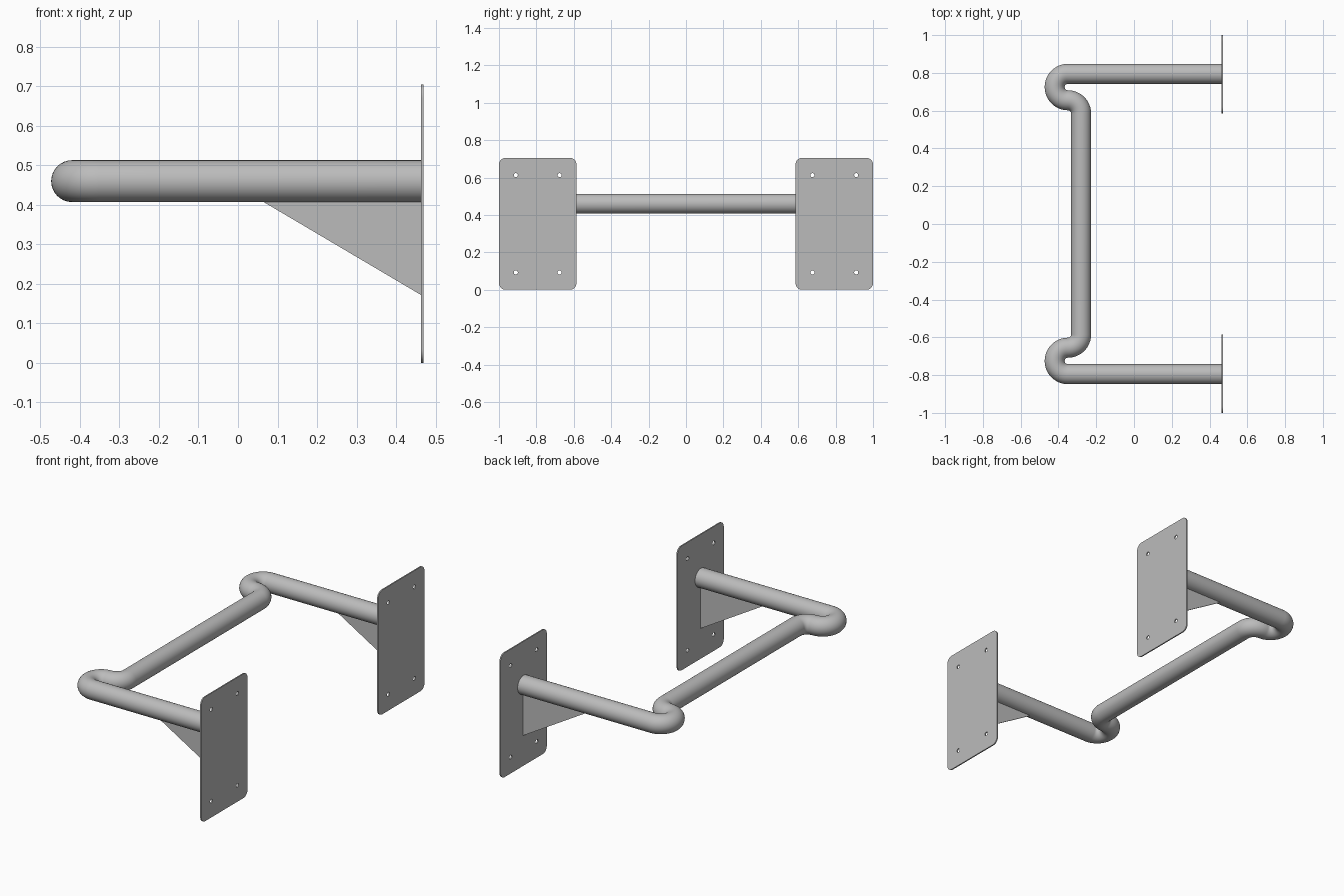
import bpy, bmesh
from math import sin, cos, pi, radians
from mathutils import Matrix

cube = bpy.data.objects.get("Cube")
if cube:
    bpy.data.objects.remove(cube, do_unlink=True)

# Shared dimensions
ARM_Y, BAR_Z, TUBE_R, BEND_R = 0.795, 0.46, 0.053, 0.07
BEND_X = -0.35
PLATE_IN, PLATE_OUT = 0.463, 0.470
PLATE_Y, PLATE_W, PLATE_H = 0.793, 0.414, 0.705

steel = bpy.data.materials.new("steel grey")
steel.use_nodes = True
steel.diffuse_color = (0.5, 0.5, 0.5, 1)
steel.node_tree.nodes["Principled BSDF"].inputs["Base Color"].default_value = (0.5, 0.5, 0.5, 1)


def arc(cx, cy, r, start, end, steps):
    angles = [radians(start + (end - start) * i / steps) for i in range(steps + 1)]
    return [(cx + r * cos(a), cy + r * sin(a)) for a in angles]


def add_spline(curve, points, cyclic):
    spline = curve.splines.new("POLY")
    spline.points.add(len(points) - 1)
    for p, (x, y) in zip(spline.points, points):
        p.co = (x, y, 0, 1)
    spline.use_cyclic_u = cyclic


def curve_to_mesh(name, curve, matrix):
    obj = bpy.data.objects.new(name, curve)
    bpy.context.collection.objects.link(obj)
    obj.matrix_world = matrix
    bpy.ops.object.select_all(action="DESELECT")
    obj.select_set(True)
    bpy.context.view_layer.objects.active = obj
    bpy.ops.object.convert(target="MESH")
    obj = bpy.context.object
    obj.data.materials.clear()
    obj.data.materials.append(steel)
    bpy.ops.object.shade_smooth_by_angle(angle=radians(35))
    return obj


# Bent tube: arm, return bend, counter bend, then the mirrored half
half = [(PLATE_IN, ARM_Y)]
half += arc(BEND_X, ARM_Y - BEND_R, BEND_R, 90, 270, 24)
half += arc(BEND_X, ARM_Y - 3 * BEND_R, BEND_R, 90, 0, 12)[1:]
path = half + [(x, -y) for x, y in reversed(half)]
tube = bpy.data.curves.new("tube", "CURVE")
tube.dimensions = "3D"
tube.bevel_depth = TUBE_R
tube.bevel_resolution = 14
tube.use_fill_caps = True
add_spline(tube, path, False)
curve_to_mesh("bent_tube", tube, Matrix.Translation((0, 0, BAR_Z)))


# Mounting plate: rounded outline with four bolt holes
def mounting_plate(name, side):
    curve = bpy.data.curves.new(name, "CURVE")
    curve.dimensions = "2D"
    curve.fill_mode = "BOTH"
    curve.extrude = (PLATE_OUT - PLATE_IN) / 2
    r = 0.035
    w, h = PLATE_W / 2 - r, PLATE_H / 2 - r
    outline = []
    for i, (sx, sy) in enumerate([(1, 1), (-1, 1), (-1, -1), (1, -1)]):
        outline += arc(sx * w, sy * h, r, 90 * i, 90 * i + 90, 8)
        add_spline(curve, arc(sx * 0.117, sy * 0.26, 0.011, 0, 360, 16)[:-1], True)
    add_spline(curve, outline, True)
    # Local x, y, z become world y, z, x
    turn = Matrix(((0, 0, 1, 0), (1, 0, 0, 0), (0, 1, 0, 0), (0, 0, 0, 1)))
    place = Matrix.Translation(((PLATE_IN + PLATE_OUT) / 2, side * PLATE_Y, PLATE_H / 2))
    curve_to_mesh(name, curve, place @ turn)


# Thin triangular gusset under each arm
def gusset(name, side, thickness=0.006):
    bm = bmesh.new()
    y = side * ARM_Y - thickness / 2
    corners = [(0.06, 0.41), (PLATE_IN, 0.172), (PLATE_IN, 0.41)]
    face = bm.faces.new([bm.verts.new((x, y, z)) for x, z in corners])
    out = bmesh.ops.extrude_face_region(bm, geom=[face])["geom"]
    moved = [v for v in out if isinstance(v, bmesh.types.BMVert)]
    bmesh.ops.translate(bm, verts=moved, vec=(0, thickness, 0))
    bmesh.ops.recalc_face_normals(bm, faces=bm.faces)
    mesh = bpy.data.meshes.new(name)
    bm.to_mesh(mesh)
    bm.free()
    mesh.materials.append(steel)
    bpy.context.collection.objects.link(bpy.data.objects.new(name, mesh))


for label, side in (("back", 1), ("front", -1)):
    mounting_plate(label + "_mounting_plate", side)
    gusset(label + "_gusset", side)
